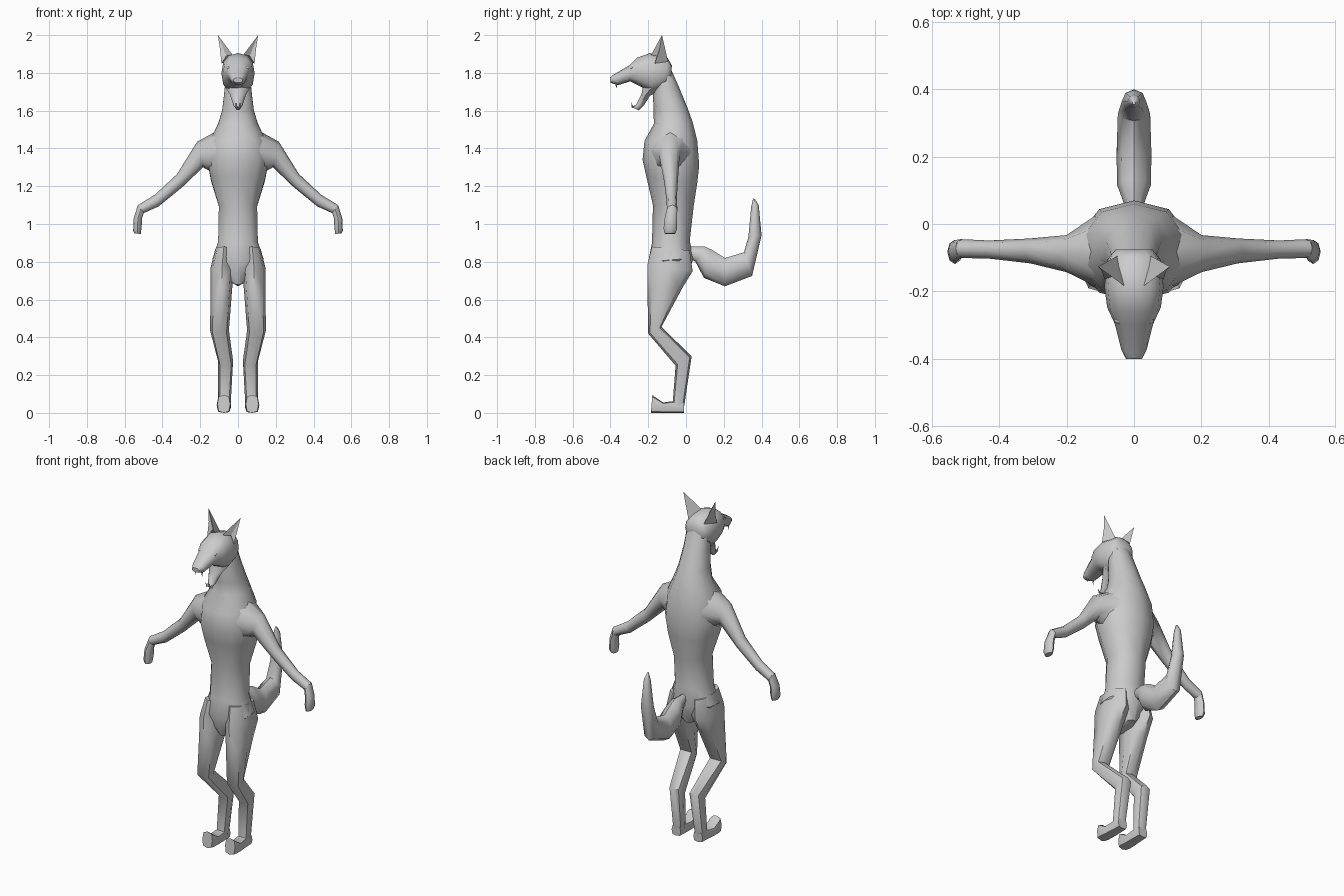
import bpy, bmesh, math
from mathutils import Vector

if "Cube" in bpy.data.objects:
    bpy.data.objects.remove(bpy.data.objects["Cube"])

grey = bpy.data.materials.new("plain grey")
grey.use_nodes = True
GREY = (0.6, 0.6, 0.6, 1)
grey.diffuse_color = GREY
grey.node_tree.nodes["Principled BSDF"].inputs["Base Color"].default_value = GREY


def finish(name, bm, mirror=False, angle=50):
    bmesh.ops.recalc_face_normals(bm, faces=bm.faces)
    mesh = bpy.data.meshes.new(name)
    bm.to_mesh(mesh)
    bm.free()
    mesh.materials.append(grey)
    ob = bpy.data.objects.new(name, mesh)
    bpy.context.collection.objects.link(ob)
    if mirror:
        ob.modifiers.new("Mirror", 'MIRROR')
    bpy.ops.object.select_all(action='DESELECT')
    ob.select_set(True)
    bpy.context.view_layer.objects.active = ob
    bpy.ops.object.shade_smooth_by_angle(angle=math.radians(angle))
    return ob


def side(a, b, c):
    # profile in the side plane, width along x
    return Vector((c, a, b))


def front(a, b, c):
    # profile in the front plane, width along y
    return Vector((a, c, b))


def loft(name, plane, rows, mirror=False, sides=8, power=1.0, angle=50):
    """Each row: two opposite profile points, then lateral centre and half width."""
    bm = bmesh.new()
    rings = []
    for p, q, c, w in rows:
        top, low = plane(*p, c), plane(*q, c)
        mid, axis = (top + low) / 2, (top - low) / 2
        wide = plane(0, 0, w)
        ring = []
        for i in range(sides):
            t = math.tau * i / sides
            u, v = (math.copysign(abs(k) ** power, k) if abs(k) > 1e-6 else 0
                    for k in (math.cos(t), math.sin(t)))
            ring.append(bm.verts.new(mid + axis * u + wide * v))
        rings.append(ring)
    for r, s in zip(rings, rings[1:]):
        for i in range(sides):
            j = (i + 1) % sides
            bm.faces.new((r[i], r[j], s[j], s[i]))
    bm.faces.new(rings[0])
    bm.faces.new(rings[-1])
    return finish(name, bm, mirror, angle)


# Torso and neck
loft("torso", side, [
    ((-.16, 1.80), (-.075, 1.81), 0, .068),
    ((-.175, 1.70), (-.035, 1.72), 0, .074),
    ((-.172, 1.60), (.01, 1.61), 0, .087),
    ((-.17, 1.53), (.035, 1.54), 0, .108),
    ((-.22, 1.44), (.06, 1.44), 0, .155),
    ((-.23, 1.34), (.07, 1.31), 0, .167),
    ((-.21, 1.25), (.06, 1.22), 0, .150),
    ((-.175, 1.10), (.04, 1.09), 0, .106),
    ((-.18, .90), (.02, .91), 0, .110),
    ((-.20, .80), (.04, .82), 0, .142),
    ((-.16, .68), (.00, .70), 0, .035)], sides=10, power=.9)

# Arms and drooping hands
loft("arm", front, [
    ((.10, 1.50), (.13, 1.27), -.080, .105),
    ((.217, 1.435), (.185, 1.30), -.088, .055),
    ((.323, 1.264), (.295, 1.195), -.080, .037),
    ((.44, 1.155), (.42, 1.093), -.076, .027),
    ((.53, 1.10), (.505, 1.055), -.073, .028)], True)
loft("hand", front, [
    ((.53, 1.10), (.495, 1.07), -.073, .027),
    ((.552, 1.03), (.508, 1.03), -.080, .033),
    ((.555, .965), (.510, .985), -.083, .036),
    ((.548, .95), (.515, .947), -.085, .028)], True)

# Legs with backward hocks, and feet
loft("leg", side, [
    ((-.18, .88), (.02, .86), .075, .045),
    ((-.205, .78), (.035, .75), .084, .062),
    ((-.204, .65), (-.02, .66), .088, .057),
    ((-.20, .42), (-.13, .455), .098, .050),
    ((-.055, .25), (.03, .30), .066, .040),
    ((-.07, .06), (-.012, .02), .072, .033)], True, power=.85)
loft("foot", side, [
    ((-.01, .06), (-.01, 0), .072, .030),
    ((-.07, .062), (-.07, 0), .072, .033),
    ((-.12, .055), (-.12, 0), .074, .036),
    ((-.165, .085), (-.165, 0), .075, .038),
    ((-.178, .095), (-.186, 0), .075, .033)], True, power=.6)

# Tail
loft("tail", side, [
    ((.02, .88), (.02, .82), 0, .018),
    ((.10, .88), (.05, .80), 0, .035),
    ((.135, .865), (.095, .715), 0, .050),
    ((.206, .82), (.206, .67), 0, .052),
    ((.307, .85), (.35, .725), 0, .048),
    ((.33, .93), (.40, .94), 0, .036),
    ((.345, 1.09), (.385, 1.10), 0, .018),
    ((.355, 1.135), (.365, 1.132), 0, .005)])

# Head, from nape to nose
loft("head", side, [
    ((-.075, 1.84), (-.078, 1.77), 0, .055),
    ((-.098, 1.88), (-.11, 1.72), 0, .078),
    ((-.19, 1.905), (-.18, 1.69), 0, .088),
    ((-.26, 1.88), (-.235, 1.725), 0, .080),
    ((-.30, 1.84), (-.295, 1.755), 0, .057),
    ((-.385, 1.79), (-.36, 1.735), 0, .038),
    ((-.402, 1.775), (-.40, 1.748), 0, .024)], sides=12, power=.85)
loft("lower_jaw", side, [
    ((-.225, 1.74), (-.14, 1.70), 0, .065),
    ((-.235, 1.69), (-.19, 1.68), 0, .042),
    ((-.265, 1.63), (-.225, 1.625), 0, .024),
    ((-.292, 1.62), (-.25, 1.602), 0, .012)])


def solid(name, points, faces, angle=30):
    bm = bmesh.new()
    v = [bm.verts.new(p) for p in points]
    for f in faces:
        bm.faces.new([v[i] for i in f])
    return finish(name, bm, True, angle)


# Ears: outer, inner and back roots, hollow front, tip
solid("ear", [(.088, -.165, 1.85), (.028, -.185, 1.895), (.05, -.095, 1.86),
              (.062, -.155, 1.89), (.095, -.14, 1.925), (.107, -.127, 2.0)],
      [(0, 3, 5, 4), (3, 1, 5), (1, 2, 5), (2, 0, 4), (2, 4, 5),
       (0, 2, 1, 3)])


def spike(name, base, tip, r):
    ring = [(base[0] + r * math.cos(t), base[1] + r * math.sin(t), base[2])
            for t in (math.tau * i / 5 for i in range(5))]
    solid(name, ring + [tip],
          [(i, (i + 1) % 5, 5) for i in range(5)] + [tuple(range(5))])


# Fangs
spike("upper_fang", (.022, -.37, 1.75), (.021, -.368, 1.715), .007)
spike("lower_fang", (.009, -.28, 1.615), (.011, -.293, 1.65), .005)


def blob(name, centre, size, mirror):
    bm = bmesh.new()
    bmesh.ops.create_icosphere(bm, subdivisions=1, radius=1)
    for v in bm.verts:
        v.co = Vector(a * b for a, b in zip(v.co, size)) + Vector(centre)
    finish(name, bm, mirror)


# Brows and nose
blob("brow", (.042, -.285, 1.825), (.02, .014, .011), True)
blob("nose", (0, -.39, 1.772), (.016, .013, .013), False)
